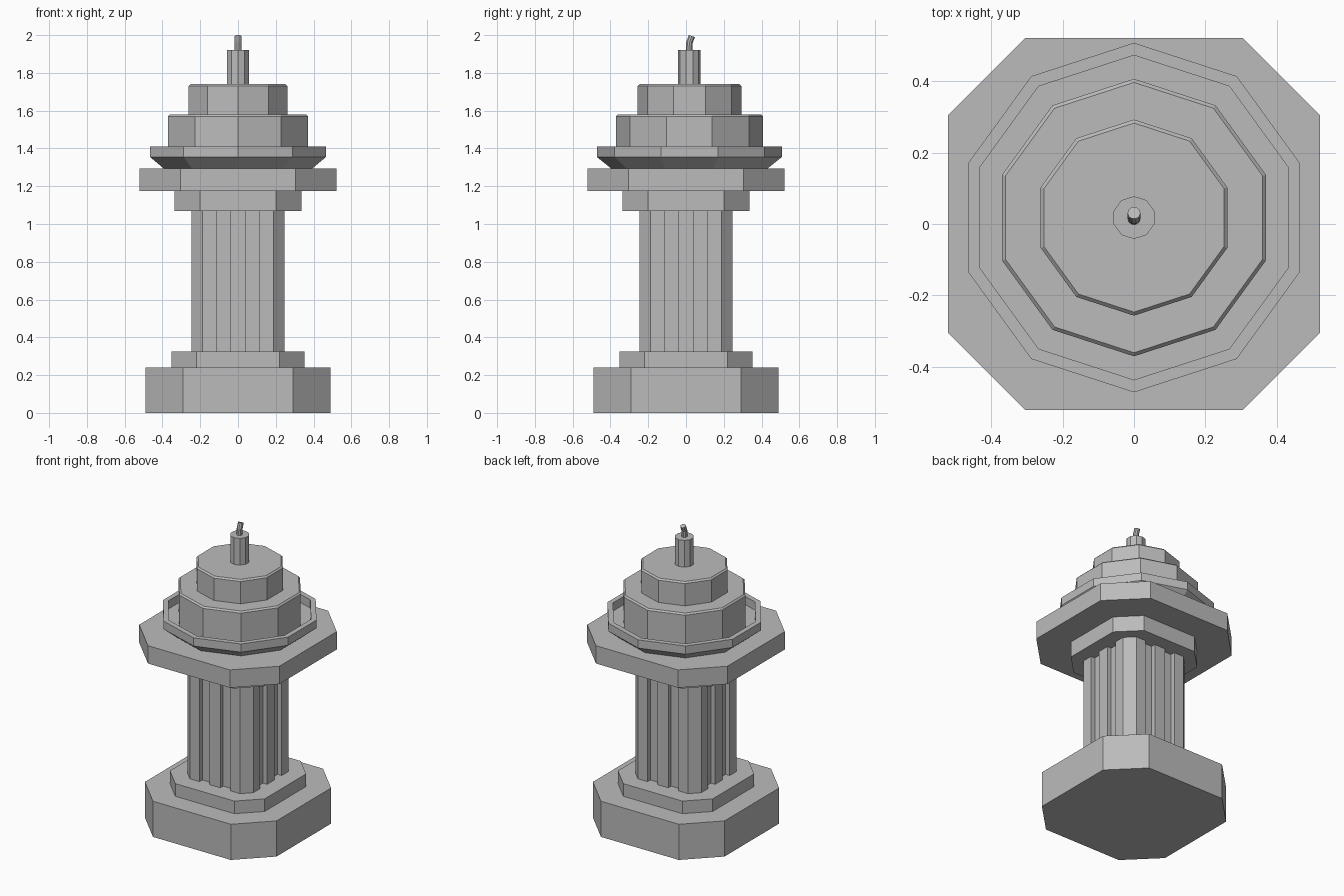
import bpy
import bmesh
from math import sin, cos, pi
from mathutils import Matrix, Vector

cube = bpy.data.objects.get("Cube")
if cube:
    bpy.data.objects.remove(cube, do_unlink=True)

STONE = (0.5, 0.5, 0.5, 1.0)
stone = bpy.data.materials.new("grey stone")
stone.use_nodes = True
stone.diffuse_color = STONE
stone.node_tree.nodes["Principled BSDF"].inputs["Base Color"].default_value = STONE

CAKE_Y = 0.018


def loft(name, rings):
    """Join rings of points into a closed solid with flat ends."""
    bm = bmesh.new()
    loops = [[bm.verts.new(p) for p in ring] for ring in rings]
    n = len(loops[0])
    for low, high in zip(loops, loops[1:]):
        for i in range(n):
            j = (i + 1) % n
            bm.faces.new((low[i], low[j], high[j], high[i]))
    bm.faces.new(loops[0][::-1])
    bm.faces.new(loops[-1])
    bmesh.ops.recalc_face_normals(bm, faces=bm.faces)
    mesh = bpy.data.meshes.new(name)
    bm.to_mesh(mesh)
    bm.free()
    mesh.materials.append(stone)
    obj = bpy.data.objects.new(name, mesh)
    bpy.context.collection.objects.link(obj)
    return obj


def four_sided(side):
    """Repeat the outline of one side around the square."""
    return [Matrix.Rotation(k * pi / 2, 2) @ Vector(p) for k in range(4) for p in side]


def prism(name, outline, z0, z1):
    return loft(name, [[(p.x, p.y, z) for p in outline] for z in (z0, z1)])


def slab(name, half, flat, z0, z1):
    """Square block with cut corners."""
    prism(name, four_sided([(-flat, -half), (flat, -half)]), z0, z1)


def turned(name, profile, sides=10):
    """Ten-sided stack of (radius, height) rings around the cake axis."""
    loft(name, [[(r * sin(2 * pi * i / sides), CAKE_Y + r * cos(2 * pi * i / sides), z)
                 for i in range(sides)] for r, z in profile])


# Pedestal blocks
slab("base_block", 0.49, 0.29, 0, 0.24)
slab("base_step", 0.353, 0.22, 0.24, 0.325)
slab("capital_step", 0.335, 0.20, 1.07, 1.175)
slab("capital_slab", 0.522, 0.305, 1.175, 1.295)

# Fluted shaft: two grooves on each side
outer, inner = -0.245, -0.215
right_half = [(0.04, outer), (0.04, inner), (0.115, inner), (0.115, outer), (0.187, outer)]
left_half = [(-x, y) for x, y in reversed(right_half)]
prism("fluted_shaft", four_sided(left_half + right_half), 0.325, 1.07)

# Dish with a raised rim
turned("dish", [(0.415, 1.295), (0.49, 1.355), (0.49, 1.41), (0.455, 1.41), (0.455, 1.355)])

# Two cake tiers with a small bevel on top
turned("lower_tier", [(0.389, 1.35), (0.389, 1.57), (0.379, 1.58)])
turned("upper_tier", [(0.275, 1.58), (0.275, 1.73), (0.265, 1.74)])

# Candle and its bent wick
turned("candle", [(0.06, 1.74), (0.06, 1.92)])
path = [(0.016, 1.92, 0), (0.018, 1.96, 0.15), (0.031, 1.995, 0.35)]
wick = []
for y, z, tilt in path:
    place = Matrix.Translation((0, y, z)) @ Matrix.Rotation(-tilt, 4, 'X')
    wick.append([place @ Vector((0.018 * cos(k * pi / 5), 0.018 * sin(k * pi / 5), 0))
                 for k in range(10)])
loft("wick", wick)
